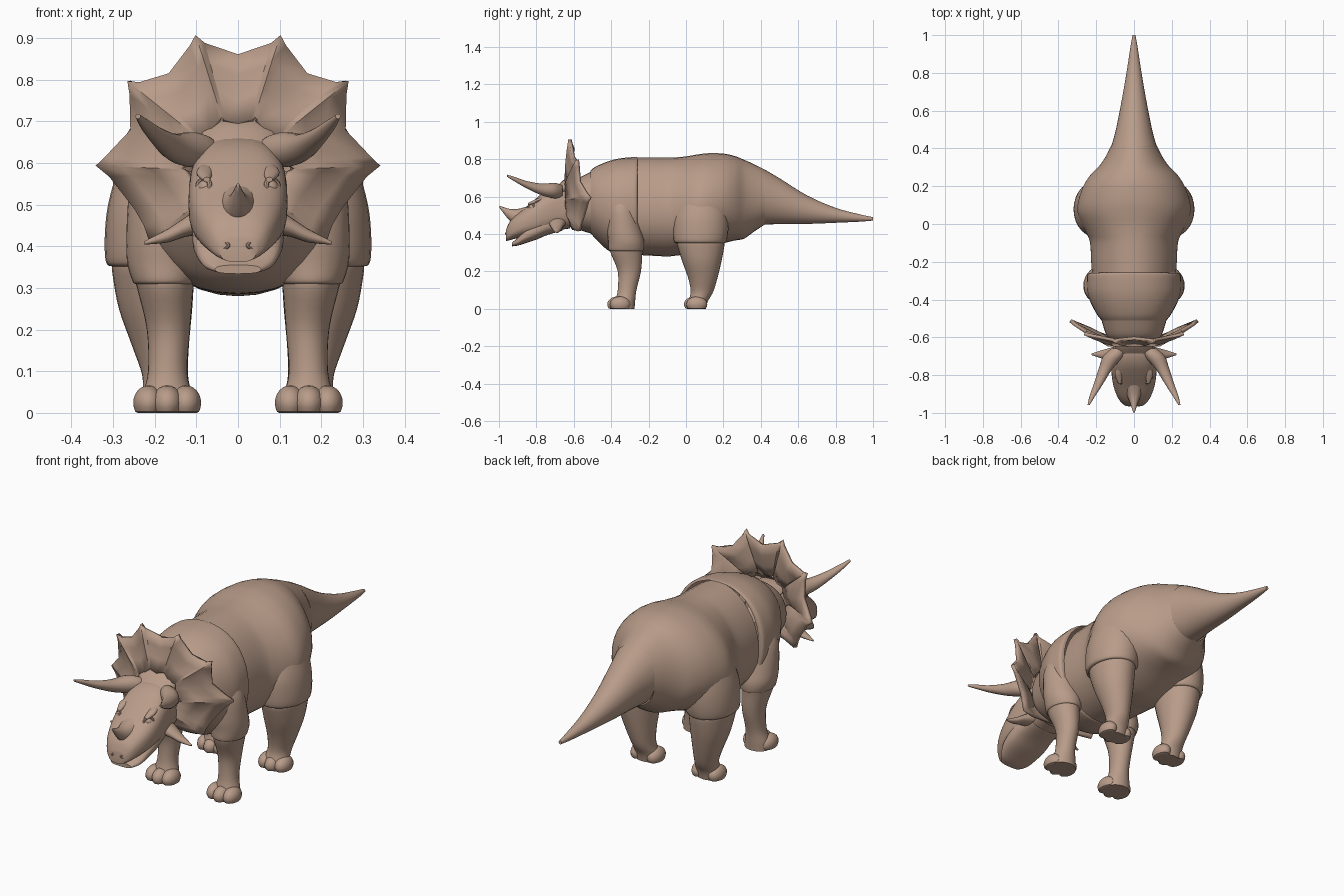
import bpy, bmesh, math
from mathutils import Vector

hide = bpy.data.materials.new("brown_hide")
hide.diffuse_color = (.48, .33, .25, 1)


def finish(name, bm, mirror=False, angle=40):
    bmesh.ops.recalc_face_normals(bm, faces=bm.faces)
    me = bpy.data.meshes.new(name)
    bm.to_mesh(me)
    bm.free()
    me.materials.append(hide)
    ob = bpy.data.objects.new(name, me)
    bpy.context.collection.objects.link(ob)
    if mirror:
        ob.modifiers.new("Mirror", 'MIRROR')
    bpy.ops.object.select_all(action='DESELECT')
    ob.select_set(True)
    bpy.context.view_layer.objects.active = ob
    bpy.ops.object.shade_smooth_by_angle(angle=math.radians(angle))
    return ob


def resample(secs, k):
    """Catmull-Rom interpolation of section tuples."""
    out = []
    for i in range(len(secs) - 1):
        p0, p1 = secs[max(i - 1, 0)], secs[i]
        p2, p3 = secs[i + 1], secs[min(i + 2, len(secs) - 1)]
        for j in range(k):
            t = j / k
            out.append([0.5 * (2 * b + (c - a) * t + (2 * a - 5 * b + 4 * c - d) * t * t
                        + (3 * b - a - 3 * c + d) * t ** 3)
                        for a, b, c, d in zip(p0, p1, p2, p3)])
    return out + [list(secs[-1])]


def loft(name, secs, axis='y', n=28, p=2.0, k=4, mirror=False, pear=0, caps=(0, 1)):
    """Skin superellipse rings; each section is (x, y, z, radius_a, radius_b)."""
    u, v = {'x': (1, 2), 'y': (0, 2), 'z': (0, 1)}[axis]
    bm, rings = bmesh.new(), []
    for x, y, z, ra, rb in resample(secs, k):
        ring = []
        for i in range(n):
            a = 2 * math.pi * i / n
            c, s = math.cos(a), math.sin(a)
            co = [x, y, z]
            co[u] += max(ra, .002) * math.copysign(abs(c) ** (2 / p), c) * (1 - pear * s)
            co[v] += max(rb, .002) * math.copysign(abs(s) ** (2 / p), s)
            ring.append(bm.verts.new(co))
        rings.append(ring)
    for r, q in zip(rings, rings[1:]):
        for i in range(n):
            bm.faces.new((r[i], r[(i + 1) % n], q[(i + 1) % n], q[i]))
    for end in caps:
        bm.faces.new(rings[-end])
    return finish(name, bm, mirror)


def profile(name, rows, p=2.2, **kw):
    """Loft along y from rows of (y, top, bottom, half_width)."""
    secs = [(0, y, (t + b) / 2, w, (t - b) / 2) for y, t, b, w in rows]
    return loft(name, secs, 'y', 36, p, **kw)


def ball(name, center, size):
    bm = bmesh.new()
    bmesh.ops.create_uvsphere(bm, u_segments=18, v_segments=12, radius=1)
    for v in bm.verts:
        v.co = [c + s * q for c, s, q in zip(center, size, v.co)]
        v.co.z = max(v.co.z, 0)
    return finish(name, bm, True)


def rim(name, center, direction, major, minor, squash=1.0):
    bm = bmesh.new()
    rot = Vector(direction).to_track_quat('Z', 'Y').to_matrix()
    n, m, g = 20, 8, []
    for i in range(n):
        a = 2 * math.pi * i / n
        for j in range(m):
            b = 2 * math.pi * j / m
            r = major + minor * math.cos(b)
            co = rot @ Vector((r * math.cos(a), squash * r * math.sin(a), minor * math.sin(b)))
            g.append(bm.verts.new(co + Vector(center)))
    for i in range(n):
        for j in range(m):
            i2, j2 = (i + 1) % n, (j + 1) % m
            bm.faces.new((g[i * m + j], g[i2 * m + j], g[i2 * m + j2], g[i * m + j2]))
    return finish(name, bm, True)


# chest, hindquarters, neck and tail
profile("chest", [(-.51, .74, .405, .172), (-.48, .762, .37, .195), (-.42, .787, .315, .228),
                  (-.36, .803, .29, .248), (-.30, .81, .285, .25), (-.265, .811, .285, .245),
                  (-.258, .808, .288, .224)], caps=())
profile("hindquarters", [(-.262, .808, .288, .222), (-.2, .808, .285, .226), (-.1, .808, .28, .232),
                         (-.05, .81, .285, .25), (0, .815, .29, .275), (.06, .825, .30, .298),
                         (.12, .832, .32, .295), (.2, .83, .35, .268), (.26, .817, .365, .23),
                         (.31, .797, .375, .182), (.36, .775, .41, .148), (.42, .745, .45, .118)],
        2.05, pear=.1, caps=())
profile("neck", [(-.61, .665, .44, .13), (-.58, .695, .425, .15), (-.5, .737, .40, .175)], caps=())
profile("tail", [(.415, .748, .45, .119), (.5, .698, .453, .096), (.65, .605, .454, .066),
                 (.8, .54, .46, .040), (.93, .505, .466, .020), (1, .49, .472, .008)], 2.0, caps=(1,))

# thigh and shoulder sleeves
loft("thigh", [(.19, .088, .6, .095, .12), (.196, .08, .5, .116, .146), (.201, .078, .42, .119, .148),
               (.203, .076, .362, .114, .140), (.203, .078, .352, .10, .128)],
     'z', mirror=True, caps=())
loft("shoulder", [(.16, -.345, .58, .08, .07), (.168, -.342, .52, .094, .08),
                  (.174, -.33, .42, .094, .092), (.176, -.32, .36, .09, .096),
                  (.176, -.32, .318, .078, .094), (.176, -.319, .31, .071, .086)],
     'z', mirror=True, caps=())

# legs
loft("rear_leg", [(.203, .079, .355, .10, .127), (.203, .08, .33, .098, .124),
                  (.198, .085, .25, .088, .104), (.186, .09, .16, .068, .077),
                  (.175, .085, .09, .055, .060), (.17, .065, .04, .06, .052),
                  (.17, .058, 0, .062, .048)], 'z', mirror=True, caps=(1,))
loft("front_leg", [(.176, -.319, .315, .071, .087), (.174, -.317, .29, .066, .083),
                   (.167, -.303, .2, .052, .062), (.169, -.315, .1, .047, .05),
                   (.17, -.325, .04, .06, .053), (.17, -.325, 0, .062, .05)],
     'z', mirror=True, caps=(1,))

# toes
for leg, y in (("front", -.36), ("rear", .05)):
    for i, (x, dy) in enumerate(((.125, .008), (.17, -.005), (.215, .008))):
        ball(f"{leg}_toe_{i + 1}", (x, y + dy, .024), (.037, .056, .042))

# skull and lower jaw
profile("skull", [(-.62, .655, .43, .105), (-.68, .66, .42, .112), (-.74, .638, .405, .118),
                  (-.8, .592, .392, .118), (-.86, .54, .386, .108), (-.91, .5, .376, .09),
                  (-.945, .462, .366, .068), (-.963, .42, .362, .044)], 2.7, caps=(1,))
profile("lower_jaw", [(-.66, .50, .418, .092), (-.74, .50, .395, .106), (-.8, .47, .37, .11),
                      (-.86, .43, .35, .102), (-.9, .38, .338, .083), (-.93, .355, .334, .055)],
        2.6, caps=(1,))

# horns
loft("brow_horn", [(.08, -.66, .63, .04, .03), (.11, -.7, .632, .053, .042),
                   (.152, -.77, .638, .036, .032), (.19, -.85, .663, .024, .020),
                   (.22, -.91, .69, .015, .013), (.24, -.957, .712, .006, .006)],
     'y', 18, mirror=True)
loft("nose_horn", [(0, -.84, .51, .055, .04), (0, -.9, .492, .04, .042),
                   (0, -.945, .505, .022, .03), (0, -.998, .546, .004, .005)], 'y', 16)
loft("cheek_horn", [(.08, -.69, .465, .05, .035), (.125, -.69, .447, .035, .024),
                    (.17, -.69, .425, .022, .016), (.225, -.69, .408, .004, .004)],
     'x', 16, mirror=True)

# eyes, brows and nostrils
ball("eye", (.076, -.82, .54), (.021, .021, .021))
rim("eyelid", (.083, -.828, .54), (.7, -.7, .15), .022, .006)
loft("brow", [(.07, -.76, .59, .02, .012), (.08, -.80, .576, .02, .012),
              (.075, -.845, .56, .008, .006)], 'y', 14, mirror=True)
rim("nostril", (.035, -.957, .402), (.4, -.9, .1), .013, .005, .6)

# frill: gently ridged fan, rays alternate between valley and spike
half = [(0, -.605, .86), (.085, -.613, .886), (.102, -.62, .906), (.112, -.614, .882),
        (.165, -.603, .815), (.235, -.588, .792), (.262, -.58, .797), (.256, -.576, .765),
        (.255, -.57, .68), (.315, -.53, .615), (.337, -.512, .595), (.305, -.525, .57),
        (.245, -.55, .49), (.222, -.565, .45), (.21, -.57, .415), (.13, -.60, .425),
        (0, -.61, .44)]
spikes, valleys = {2, 6, 10, 14}, {0, 4, 8, 12}
bm = bmesh.new()
rays = []
idx = list(range(len(half))) + list(range(len(half) - 2, 0, -1))
for n, i in enumerate(idx):
    x, y, z = half[i]
    tip = Vector((x if n < len(half) else -x, y, z))
    hub = Vector((tip.x * .4, -.64, .58 + (z - .58) * .4))
    ray = []
    for t in (0, .35, .7, 1):
        co = hub.lerp(tip, t)
        co.y += math.sin(math.pi * t) * (-.004 if i in spikes else .008 if i in valleys else .003)
        ray.append(bm.verts.new(co))
    rays.append(ray)
for r, q in zip(rays, rays[1:] + rays[:1]):
    for a in range(3):
        bm.faces.new((r[a], r[a + 1], q[a + 1], q[a]))
frill = finish("frill", bm, angle=25)
mod = frill.modifiers.new("Thickness", 'SOLIDIFY')
mod.thickness = .018
mod.offset = 0

# raised crest joining the skull to the frill
loft("crest", [(0, -.61, .66, .11, .055), (0, -.65, .648, .10, .045), (0, -.69, .63, .09, .025)],
     'y', 20, caps=())
